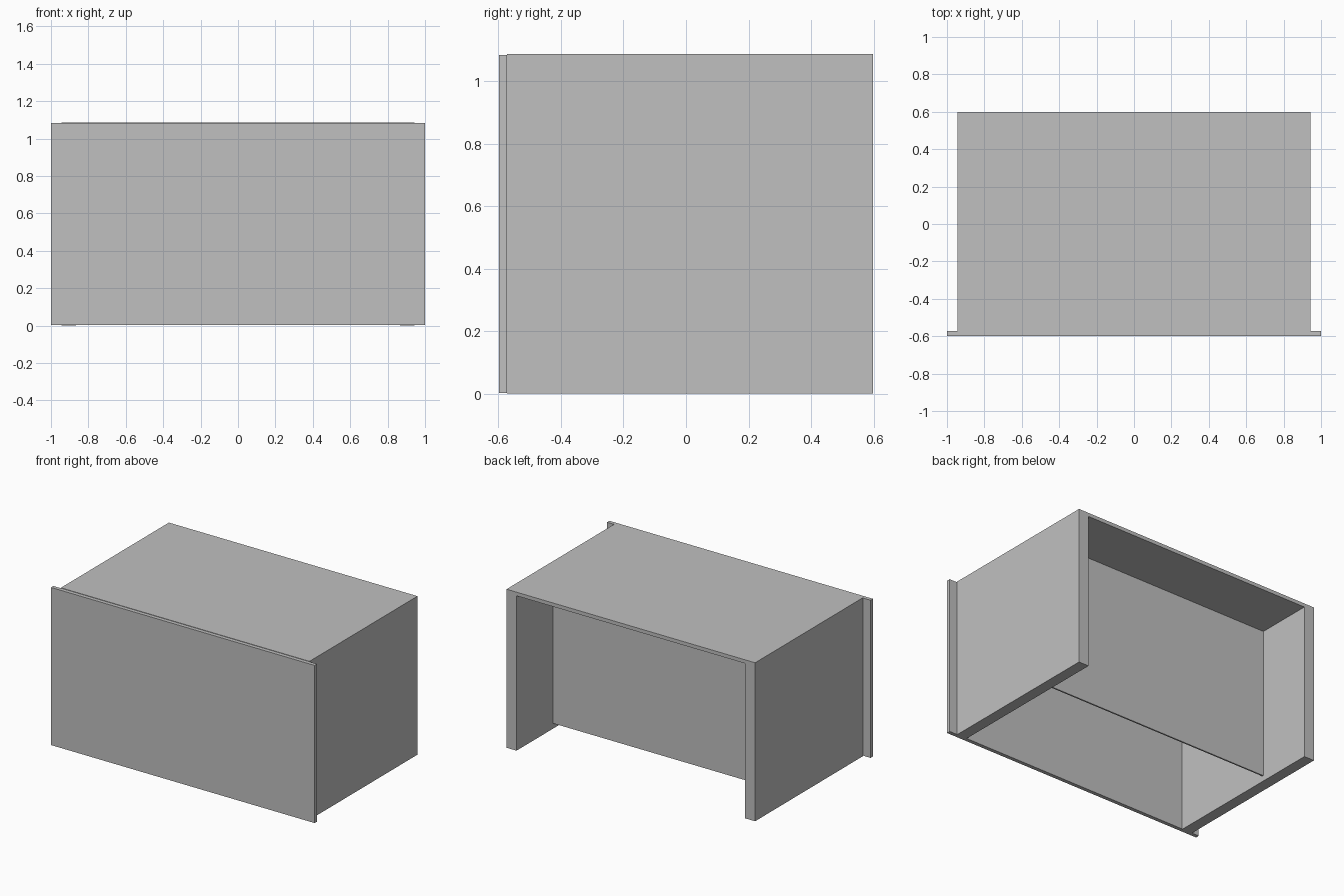
import bpy, bmesh
from mathutils import Vector

cube = bpy.data.objects.get("Cube")
if cube:
    bpy.data.objects.remove(cube)

grey = bpy.data.materials.new("plain_grey")
grey.use_nodes = True
grey.diffuse_color = (0.53, 0.53, 0.53, 1)
grey.node_tree.nodes["Principled BSDF"].inputs["Base Color"].default_value = grey.diffuse_color

WIDTH, HEIGHT = 0.943, 1.087        # half width and height of the shell
WALL, TOP = 0.076, 0.025            # side wall and top thickness
FRONT, SEAM, BACK = -0.598, -0.572, 0.598


def extrude_profile(name, points, y0, y1):
    """Extrude an x-z outline from y0 to y1."""
    bm = bmesh.new()
    face = bm.faces.new([bm.verts.new((x, y0, z)) for x, z in points])
    result = bmesh.ops.extrude_face_region(bm, geom=[face])
    moved = [g for g in result["geom"] if isinstance(g, bmesh.types.BMVert)]
    bmesh.ops.translate(bm, verts=moved, vec=Vector((0, y1 - y0, 0)))
    bmesh.ops.recalc_face_normals(bm, faces=bm.faces)
    mesh = bpy.data.meshes.new(name)
    bm.to_mesh(mesh)
    bm.free()
    mesh.materials.append(grey)
    obj = bpy.data.objects.new(name, mesh)
    bpy.context.collection.objects.link(obj)
    return obj


def rectangle(half_width, z0, z1):
    return [(-half_width, z0), (half_width, z0), (half_width, z1), (-half_width, z1)]


# Shell: two side walls and a top, open at the back and underneath
inner, ceiling = WIDTH - WALL, HEIGHT - TOP
right_half = [(inner, ceiling), (inner, 0), (WIDTH, 0), (WIDTH, HEIGHT)]
left_half = [(-x, z) for x, z in reversed(right_half)]
extrude_profile("shell", right_half + left_half, SEAM, BACK)

# Front panel, wider than the shell
extrude_profile("front_panel", rectangle(1, 0.003, HEIGHT - 0.003), FRONT, SEAM)

# Thin inner divider hanging from the ceiling
extrude_profile("inner_divider", rectangle(inner, 0.038, ceiling), 0.195, 0.205)
